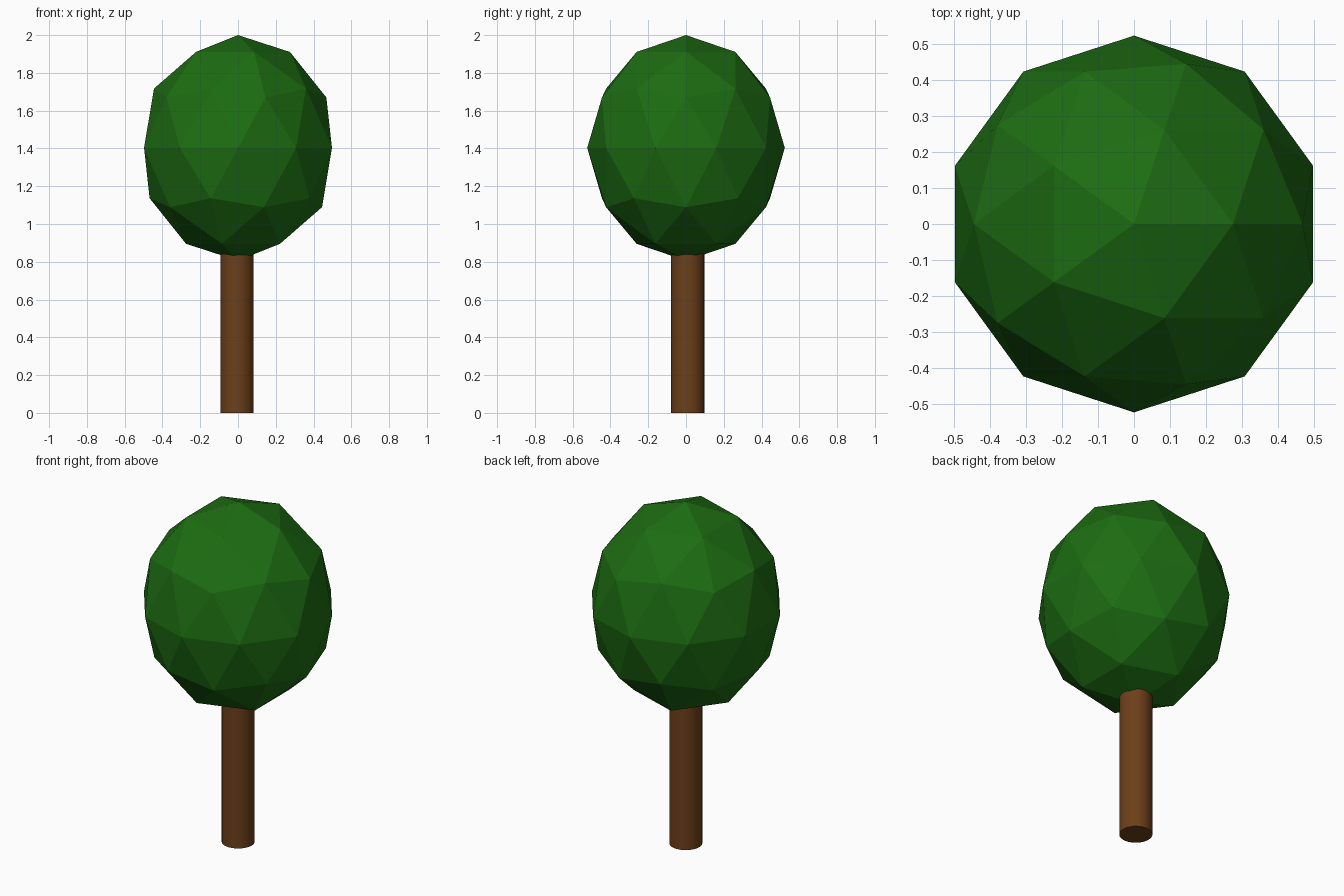
import bpy

if "Cube" in bpy.data.objects:
    bpy.data.objects.remove(bpy.data.objects["Cube"])


def colour(obj, name, rgb):
    mat = bpy.data.materials.new(name)
    mat.diffuse_color = (*rgb, 1.0)
    mat.use_nodes = True
    mat.node_tree.nodes["Principled BSDF"].inputs["Base Color"].default_value = mat.diffuse_color
    obj.data.materials.append(mat)


# Trunk: smooth round post, slightly off centre, running up into the crown
TRUNK_TOP = 1.0
bpy.ops.mesh.primitive_cylinder_add(vertices=32, radius=0.088, depth=TRUNK_TOP,
                                    location=(-0.005, 0.009, TRUNK_TOP / 2))
trunk = bpy.context.object
trunk.name = "trunk"
bpy.ops.object.shade_smooth_by_angle()
colour(trunk, "bark", (0.15, 0.05, 0.01))

# Crown: flat-faced icosphere stretched upwards
bpy.ops.mesh.primitive_ico_sphere_add(subdivisions=2, radius=1.0,
                                      location=(0, 0, 1.403))
crown = bpy.context.object
crown.name = "crown"
crown.scale = (0.523, 0.523, 0.597)
bpy.ops.object.transform_apply(location=False, rotation=False, scale=True)
bpy.ops.object.shade_flat()
colour(crown, "leaves", (0.012, 0.15, 0.006))
